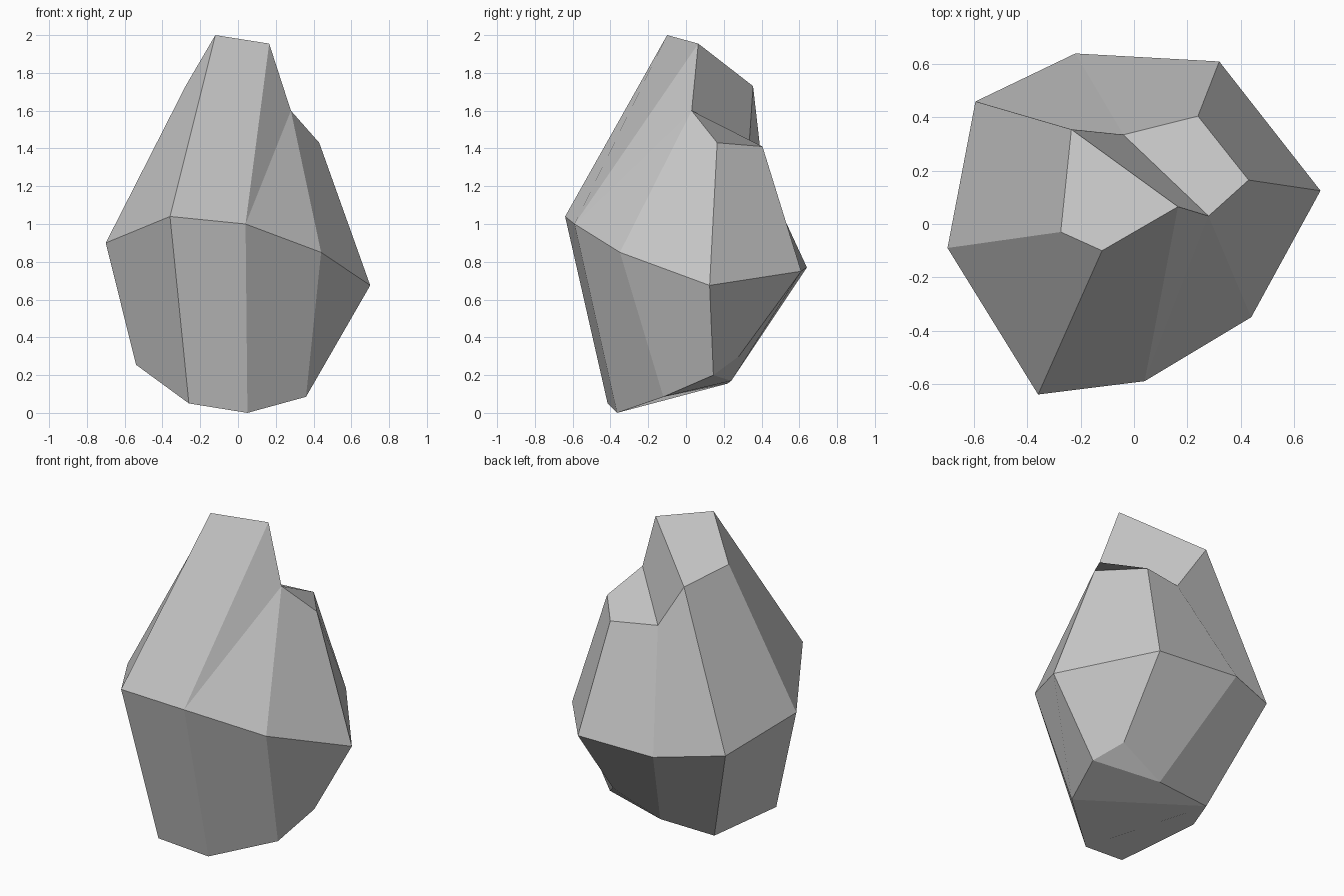
import bpy
from mathutils import Vector

if "Cube" in bpy.data.objects:
    bpy.data.objects.remove(bpy.data.objects["Cube"])

# Faceted boulder: three rings of corners, running counter-clockwise from the left
base = [(-.54, -.12, .255), (-.26, -.415, .05), (.05, -.365, 0), (.36, -.12, .085),
        (.425, .145, .20), (.31, .28, .30), (.01, .24, .17), (-.35, .22, .155)]
waist = [(-.70, -.09, .90), (-.36, -.64, 1.04), (.04, -.59, 1.0), (.44, -.35, .85),
         (.70, .125, .675), (.32, .61, .75), (-.22, .64, .77), (-.595, .46, .81)]
crown = [(-.275, -.03, 1.735), (-.12, -.10, 2.0), (.165, .065, 1.955), (.28, .03, 1.60),
         (.43, .165, 1.43), (.24, .405, 1.41), (-.04, .335, 1.43), (-.235, .355, 1.73)]
points = base + waist + crown
L, W, T = range(0, 8), range(8, 16), range(16, 24)


def quad(a, b, c, d):
    """Four-sided facet that folds along its shorter diagonal."""
    p = [Vector(points[i]) for i in (a, b, c, d)]
    if (p[0] - p[2]).length <= (p[1] - p[3]).length:
        return (a, b, c, d)
    return (b, c, d, a)


# Lower flank: one facet per side
faces = [quad(L[i], L[(i + 1) % 8], W[(i + 1) % 8], W[i]) for i in range(8)]

# Upper flank: one facet per side, with the step side split in two
for i in range(8):
    j = (i + 1) % 8
    if i == 2:
        faces += [(W[2], T[3], T[2]), (W[2], W[3], T[3])]
    else:
        faces.append(quad(W[i], W[j], T[j], T[i]))

# Peak, step wall and ledge
faces += [quad(T[0], T[1], T[2], T[7]), quad(T[7], T[2], T[3], T[6]),
          quad(T[3], T[4], T[5], T[6])]

# Underside
faces += [(L[4], L[6], L[5]), quad(L[3], L[7], L[6], L[4]),
          (L[3], L[2], L[1], L[0], L[7])]

mesh = bpy.data.meshes.new("boulder")
mesh.from_pydata(points, [], faces)
mesh.validate()
boulder = bpy.data.objects.new("boulder", mesh)
bpy.context.collection.objects.link(boulder)

stone = bpy.data.materials.new("stone grey")
stone.diffuse_color = (.58, .58, .58, 1)
stone.use_nodes = True
stone.node_tree.nodes["Principled BSDF"].inputs["Base Color"].default_value = stone.diffuse_color
mesh.materials.append(stone)
